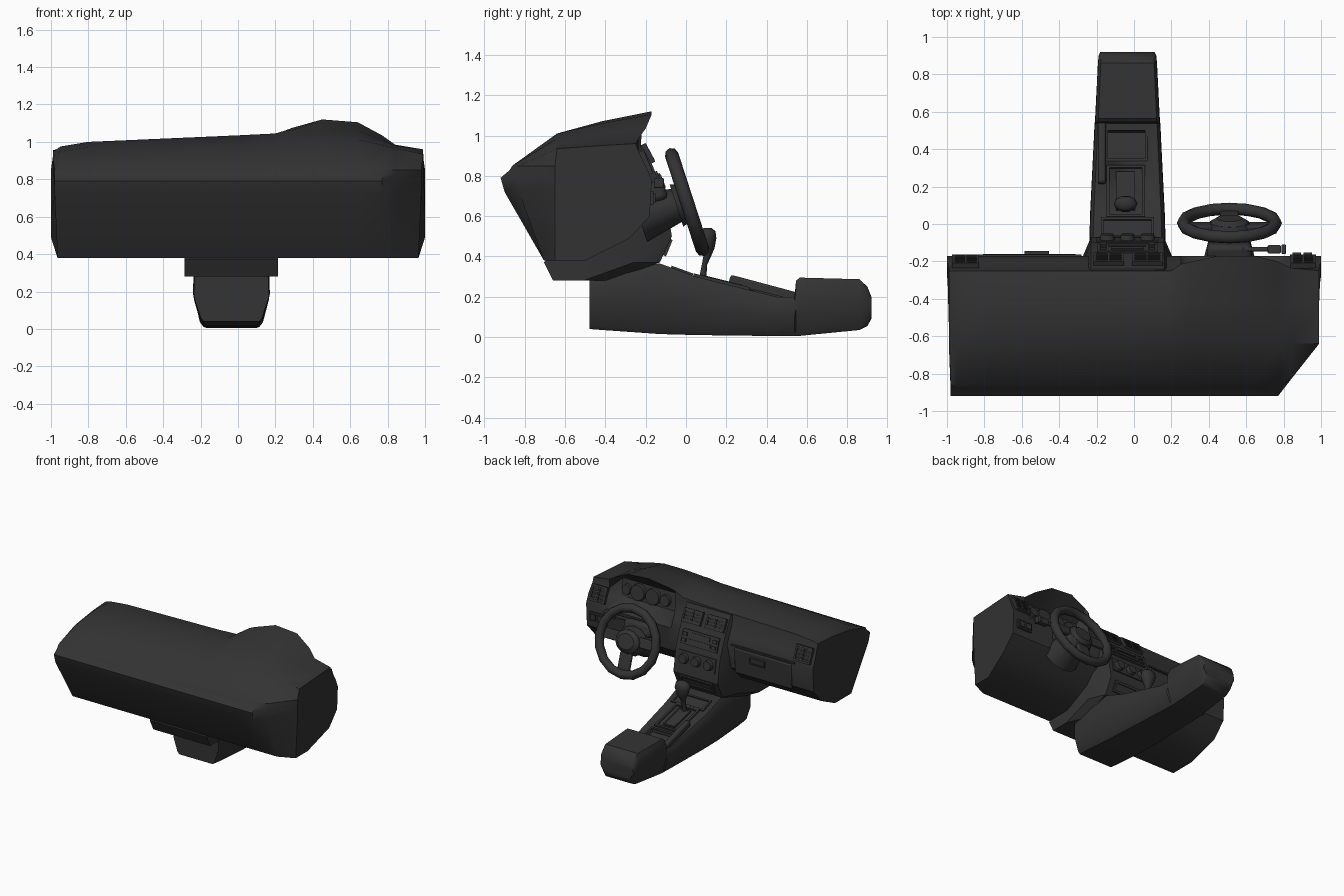
import bpy, bmesh, math
from mathutils import Matrix, Vector

if "Cube" in bpy.data.objects:
    bpy.data.objects.remove(bpy.data.objects["Cube"])

def material(name, v):
    m = bpy.data.materials.new(name)
    m.diffuse_color = (v, v, v, 1)
    m.use_nodes = True
    m.node_tree.nodes["Principled BSDF"].inputs["Base Color"].default_value = m.diffuse_color
    return m

PLASTIC = material("charcoal plastic", 0.033)
DARK = material("black vent", 0.02)

def finish(name, bm, mat=PLASTIC, angle=35, bevel=0):
    bmesh.ops.recalc_face_normals(bm, faces=bm.faces)
    me = bpy.data.meshes.new(name)
    bm.to_mesh(me)
    bm.free()
    me.materials.append(mat)
    me.shade_smooth()
    me.set_sharp_from_angle(angle=math.radians(angle))
    ob = bpy.data.objects.new(name, me)
    bpy.context.collection.objects.link(ob)
    if bevel:
        b = ob.modifiers.new("bevel", 'BEVEL')
        b.width, b.segments = bevel, 2
    return ob

def loft(name, rings, **kw):
    """Skin a list of equal-length closed rings and cap both ends."""
    bm = bmesh.new()
    rows = [[bm.verts.new(p) for p in r] for r in rings]
    n = len(rows[0])
    for a, b in zip(rows, rows[1:]):
        for i in range(n):
            j = (i + 1) % n
            bm.faces.new((a[i], a[j], b[j], b[i]))
    bm.faces.new(rows[0])
    bm.faces.new(rows[-1])
    return finish(name, bm, **kw)

def frame(loc, tilt):
    return Matrix.Translation(loc) @ Matrix.Rotation(math.radians(tilt), 4, 'X')

def boxes(name, items, loc=(0, 0, 0), tilt=0, **kw):
    """Several boxes (centre, size) in one object, in a frame tilted about x."""
    bm = bmesh.new()
    for c, s in items:
        bmesh.ops.create_cube(bm, size=1, matrix=frame(loc, tilt) @ Matrix.Translation(c) @ Matrix.Diagonal((*s, 1)))
    return finish(name, bm, **kw)

def cone(name, loc, tilt, r1, r2, depth, seg=12, squash=1, mat=PLASTIC):
    """Round part whose axis is the local y of the tilted frame (r2 at the +y end)."""
    bm = bmesh.new()
    m = frame(loc, tilt - 90) @ Matrix.Diagonal((1, squash, 1, 1))
    bmesh.ops.create_cone(bm, cap_ends=True, segments=seg, radius1=r1, radius2=r2, depth=depth, matrix=m)
    return finish(name, bm, mat)

def rim(w, h, t, d, flat=False):
    """Four bars of a rectangular frame, upright (xz) or flat (xy)."""
    out = []
    for s in (-1, 1):
        if flat:
            out += [((s * w / 2, 0, 0), (t, h + t, d)), ((0, s * h / 2, 0), (w, t, d))]
        else:
            out += [((s * w / 2, 0, 0), (t, d, h + t)), ((0, 0, s * h / 2), (w, d, t))]
    return out

# Dashboard shell: cross-sections along x
def section(x, z3, z4, p5, p6=(-.235, .92), p7=(-.2, .85), end=0, ymin=-9):
    pts = [(-.92, .79), (-.875, .828), (-.862, .85), (-.64, z3), (-.42, z4), p5, p6, p7,
           (-.17, .78), (-.18, .6), (-.28, .49), (-.5, .38), (-.705, .38), (-.9, .72)]
    ring = []
    for y, z in pts:
        k = 1
        if end:
            k = .965 if z < .45 else .99 if z > .9 else .98 if y < -.85 else 1
        ring.append((x * k, max(y, ymin), z))
    return ring

cave = dict(p6=(-.31, .99), p7=(-.28, .86))
loft("dashboard", [
    section(-1.0, .915, .945, (-.25, .955), end=1),
    section(-.95, .95, .975, (-.25, .965)),
    section(-.8, .97, 1.0, (-.25, .98)),
    section(0, .985, 1.035, (-.25, .995)),
    section(.2, .99, 1.045, (-.25, 1.005)),
    section(.25, 1.0, 1.06, (-.215, 1.06), p6=(-.225, .95)),
    section(.29, 1.0, 1.062, (-.205, 1.075), **cave),
    section(.45, 1.01, 1.07, (-.17, 1.12), **cave),
    section(.64, 1.01, 1.06, (-.17, 1.105), **cave),
    section(.77, .985, 1.01, (-.2, 1.035), **cave),
    section(.84, .965, .98, (-.235, .985), ymin=-.83),
    section(1.0, .935, .95, (-.25, .96), end=1, ymin=-.65)])

# Centre stack: sections by height, with flared sides
CX = -.035
loft("center_stack", [
    [(CX + s * w, y, z) for s, w, y in ((-1, .25, yf), (1, .25, yf), (1, .25, yr - .13),
                                       (1, .195, yr), (-1, .195, yr), (-1, .25, yr - .13))]
    for z, yf, yr in ((.28, -.66, -.38), (.37, -.705, -.13), (.5, -.6, -.07), (.68, -.55, -.1),
                      (.85, -.5, -.165), (.985, -.5, -.24))], angle=25)

# Air vents
def vent(name, x, y, z, w, h, tilt):
    boxes(name + "_cavity", [((0, 0, 0), (w, .012, h))], (x, y, z), tilt, mat=DARK)
    bars = rim(w, h, .014, .03)
    bars += [((0, .006, (i - 1.5) * h / 4), (w, .012, .009)) for i in range(4)]
    bars.append(((0, .008, 0), (.012, .016, h)))
    boxes(name, bars, (x, y, z), tilt)

vent("passenger_vent", -.9, -.2, .865, .13, .11, 22)
vent("driver_vent", .905, -.2, .865, .12, .11, 22)
for i, x in enumerate((-.135, .07)):
    vent("center_vent_%d" % i, x, -.19, .91, .15, .09, 28)

# Radio and climate controls
boxes("radio", [((0, 0, 0), (.32, .02, .11)), ((0, .012, .025), (.17, .012, .03)), ((0, .012, -.022), (.2, .012, .025))]
      + [((s * .13, .014, z), (.035, .014, .025)) for s in (-1, 1) for z in (-.025, .02)],
      (CX, -.133, .77), 22)
boxes("climate_panel", [((0, 0, 0), (.33, .014, .11))], (CX, -.089, .62), 10)
for i in (-1, 0, 1):
    cone("climate_knob_%d" % (i + 1), (CX + i * .108, -.072, .622), 10, .042, .034, .035)
boxes("lower_pocket", rim(.28, .07, .018, .02) + [((0, -.006, 0), (.28, .012, .07))], (CX, -.092, .445), -22)

# Glove box
boxes("glove_box_door", [((0, 0, 0), (.5, .024, .2))], (-.56, -.176, .675), -3, bevel=.008)
boxes("glove_box_latch", [((0, 0, 0), (.11, .02, .035))] + rim(.12, .04, .01, .03), (-.52, -.16, .715), -3)
boxes("dash_trim_strip", [((0, 0, 0), (.56, .012, .012))], (-.56, -.168, .79), 0)

# Instruments and driver switches
for i, (x, r) in enumerate(((.38, .045), (.49, .065), (.62, .065), (.72, .04))):
    cone("gauge_%d" % i, (x, -.283, .92), 10, r, r * .9, .025, 16)
boxes("switch_panel", [((0, 0, 0), (.13, .02, .07))] + [((s * .03, .012, 0), (.045, .015, .045)) for s in (-1, 1)],
      (.9, -.172, .69), 0)

# Steering column and stalk
TILT = 18
HUB = Vector((.51, .005, .67))
AX = Vector((0, math.cos(math.radians(TILT)), math.sin(math.radians(TILT))))
cone("steering_column", HUB - AX * .15, TILT, .15, .1, .2, 12, .85)
boxes("column_shroud", [((0, 0, 0), (.24, .1, .1))], (.51, -.15, .72), TILT, bevel=.025)
boxes("indicator_stalk", [((0, 0, 0), (.16, .022, .022)), ((.09, 0, 0), (.07, .045, .045)), ((.14, 0, 0), (.025, .05, .05))],
      (.66, -.135, .765), 0, bevel=.006)

# Steering wheel
bpy.ops.mesh.primitive_torus_add(location=HUB, rotation=(math.radians(TILT - 90), 0, 0), major_segments=16,
                                 minor_segments=8, major_radius=.247, minor_radius=.034)
wheel = bpy.context.object
wheel.name = "steering_wheel_rim"
wheel.data.materials.append(PLASTIC)
wheel.data.shade_smooth()
cone("steering_hub", HUB - AX * .025, TILT, .13, .105, .06, 14, .85)
cone("steering_pad", HUB + AX * .015, TILT, .105, .07, .025, 14, .85)
boxes("steering_spokes", [((s * .17, -.015, .015), (.16, .03, .075)) for s in (-1, 1)]
      + [((0, -.015, -.16), (.1, .03, .15))], HUB, TILT, bevel=.008)

# Centre console: sections along y
def console_ring(y, zb, zt, hw):
    zm = zb + (zt - zb) * .5
    half = [(hw * .74, zb), (hw * .82, zb + .02), (hw, zm), (hw * .99, zt - .03), (hw * .9, zt)]
    return [(CX + a, y, z) for a, z in half] + [(CX - a, y, z) for a, z in reversed(half)]

console = loft("center_console", [console_ring(*s) for s in (
    (-.48, .04, .3, .2), (-.4, .034, .335, .205), (-.13, .015, .365, .205), (.05, .01, .3, .2),
    (.45, .005, .2, .18), (.538, .005, .198, .176), (.546, .005, .28, .174), (.565, .006, .295, .173),
    (.86, .035, .287, .158), (.9, .055, .25, .154), (.92, .09, .2, .145))])

# Tray hollow
cutter = boxes("tray_cutter", [((0, 0, 0), (.2, .16, .1))], (-.04, .425, .226), -14)
cutter.hide_render = True
cutter.hide_viewport = True
cut = console.modifiers.new("tray", 'BOOLEAN')
cut.operation, cut.object = 'DIFFERENCE', cutter
boxes("tray_rim", rim(.21, .17, .014, .014, True), (-.04, .425, .207), -14)

# Gear gate and lever
boxes("gear_gate", rim(.19, .27, .016, .024, True) + [((0, 0, 0), (.09, .2, .02))] + rim(.09, .2, .01, .03, True),
      (-.045, .175, .27), -14)
loft("gear_lever", [[(-.045 + rx * math.cos(a), y + ry * math.sin(a), z)
                     for a in (k * math.pi / 5 for k in range(10))]
                    for z, y, rx, ry in ((.27, .08, .02, .02), (.36, .092, .016, .014), (.4, .105, .025, .02),
                                         (.44, .108, .045, .035), (.49, .108, .064, .045),
                                         (.525, .108, .055, .04), (.54, .108, .03, .022))], angle=50)

# Parking brake
boxes("parking_brake", [((0, 0, 0), (.042, .35, .05))], (-.172, .385, .24), -15, bevel=.012)
boxes("ashtray", rim(.27, .1, .014, .016, True), (CX, -.02, .327), -20)
